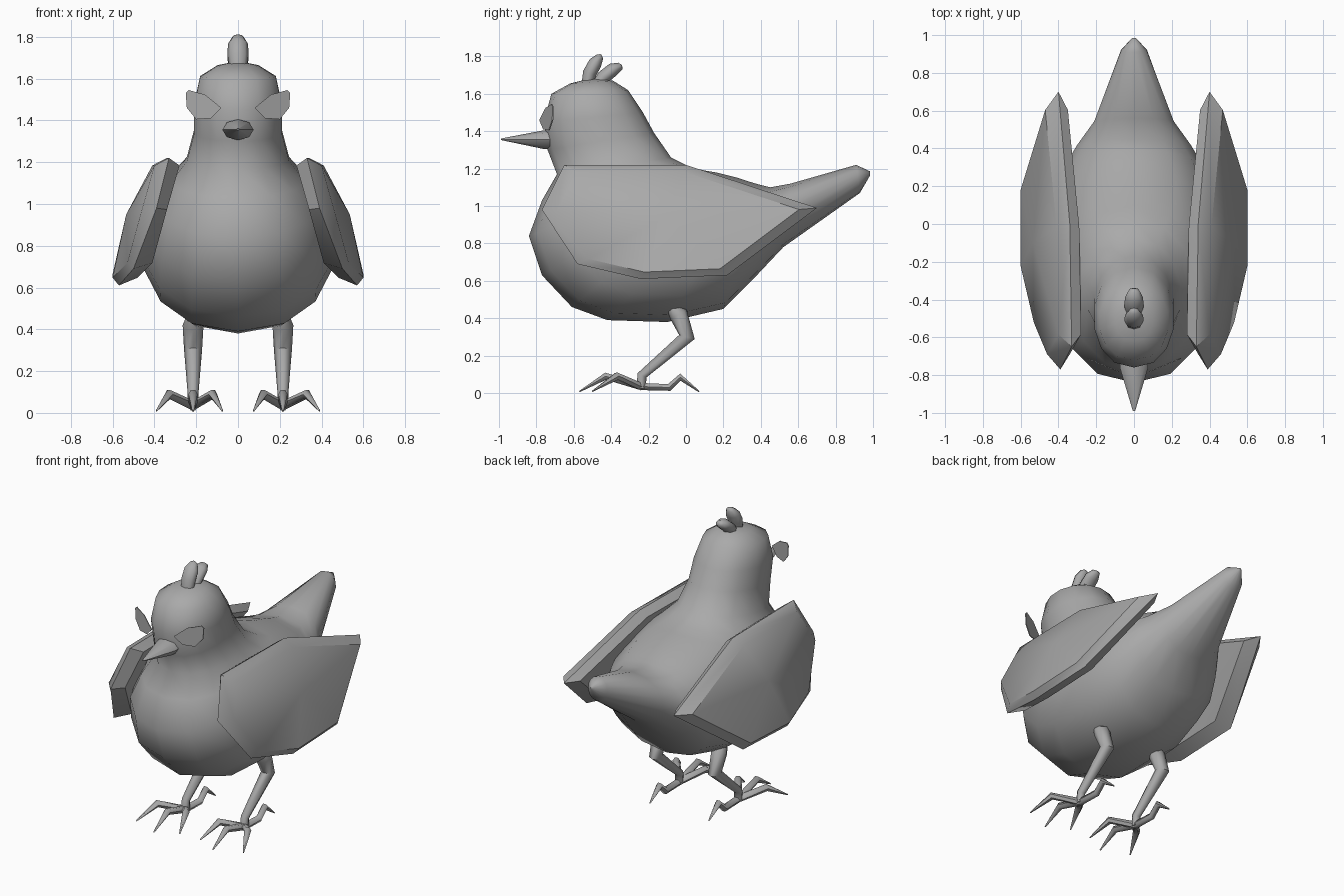
import bpy, math
from mathutils import Vector

if "Cube" in bpy.data.objects:
    bpy.data.objects.remove(bpy.data.objects["Cube"])

grey = bpy.data.materials.new("plain grey")
grey.diffuse_color = (0.4, 0.4, 0.4, 1)
grey.use_nodes = True
grey.node_tree.nodes["Principled BSDF"].inputs["Base Color"].default_value = grey.diffuse_color


def make(name, verts, faces, angle=180):
    me = bpy.data.meshes.new(name)
    me.from_pydata([tuple(v) for v in verts], [], faces)
    me.materials.append(grey)
    ob = bpy.data.objects.new(name, me)
    bpy.context.collection.objects.link(ob)
    bpy.ops.object.select_all(action='DESELECT')
    ob.select_set(True)
    bpy.context.view_layer.objects.active = ob
    bpy.ops.object.mode_set(mode='EDIT')
    bpy.ops.mesh.select_all(action='SELECT')
    bpy.ops.mesh.normals_make_consistent(inside=False)
    bpy.ops.object.mode_set(mode='OBJECT')
    bpy.ops.object.shade_smooth_by_angle(angle=math.radians(angle))
    return ob


def loft(name, rings, angle=180):
    """Skin equal-length rings and cap both ends."""
    n = len(rings[0])
    verts = [v for r in rings for v in r]
    faces = [list(range(n)), list(range((len(rings) - 1) * n, len(rings) * n))]
    for i in range(len(rings) - 1):
        for j in range(n):
            k = (j + 1) % n
            faces.append((i * n + j, i * n + k, (i + 1) * n + k, (i + 1) * n + j))
    return make(name, verts, faces, angle)


def tube(name, pts, radii, sides=8, wide=1.0):
    """Round tapering limb; wide scales its sideways radius."""
    pts = [Vector(p) for p in pts]
    rings = []
    for i, (p, r) in enumerate(zip(pts, radii)):
        d = Vector((0, 0, 0))
        if i > 0:
            d += (p - pts[i - 1]).normalized()
        if i < len(pts) - 1:
            d += (pts[i + 1] - p).normalized()
        d.normalize()
        side = Vector((1, 0, 0))
        side = (side - d * side.dot(d)).normalized()
        up = d.cross(side)
        rings.append([p + r * (wide * math.cos(a) * side + math.sin(a) * up)
                      for a in (2 * math.pi * k / sides for k in range(sides))])
    return loft(name, rings, 60)


# Body: rings fan from crown to tail; front y, z, back y, z, half width
sections = [
    (-.54, 1.675, -.46, 1.68, .03), (-.62, 1.655, -.39, 1.67, .10),
    (-.72, 1.60, -.31, 1.62, .185), (-.76, 1.45, -.23, 1.50, .215),
    (-.74, 1.30, -.17, 1.39, .215), (-.69, 1.17, -.08, 1.26, .25),
    (-.77, 1.03, .02, 1.21, .33), (-.84, .84, .10, 1.19, .40),
    (-.77, .63, .16, 1.18, .45), (-.61, .46, .22, 1.165, .465),
    (-.42, .39, .28, 1.15, .46), (-.10, .38, .34, 1.13, .425),
    (.20, .45, .39, 1.115, .37), (.36, .61, .45, 1.10, .31),
    (.52, .78, .56, 1.12, .215), (.93, 1.07, .91, 1.22, .07),
    (.985, 1.165, .985, 1.185, .01)]
rings = []
for y0, z0, y1, z1, w in sections:
    ring = []
    for k in range(14):
        a = 2 * math.pi * k / 14
        t = .5 - .5 * math.cos(a)
        s = math.copysign(abs(math.sin(a)) ** .88, math.sin(a))
        ring.append((w * s, y0 + (y1 - y0) * t, z0 + (z1 - z0) * t))
    rings.append(ring)
loft("body", rings)

# Beak
tube("beak", [(0, -.70, 1.355), (0, -.76, 1.355), (0, -.99, 1.357)],
     [.05, .05, .004], 8, 1.5)

# Crest feathers
tube("front_crest", [(0, -.53, 1.64), (0, -.515, 1.71), (0, -.485, 1.765), (0, -.46, 1.80), (0, -.455, 1.81)],
     [.03, .037, .036, .02, .004], 8, 1.35)
tube("back_crest", [(0, -.48, 1.64), (0, -.44, 1.69), (0, -.39, 1.73), (0, -.35, 1.75), (0, -.345, 1.755)],
     [.03, .037, .036, .02, .004], 8, 1.35)

rim = [(.33, -.65, 1.22), (.39, -.77, .98), (.50, -.58, .69), (.57, -.24, .61),
       (.57, .22, .63), (.40, .70, .99), (.34, 0, 1.22)]
eye = [(.08, 1.46), (.16, 1.525), (.185, 1.53), (.235, 1.545), (.25, 1.53),
       (.245, 1.46), (.20, 1.405), (.13, 1.41)]

for s, label in ((1, "right"), (-1, "left")):
    # Wing: rim outline with inset outer and inner faces
    outer, inner = [], []
    for x, y, z in rim:
        yy, zz = -.1 + (y + .1) * .88, .92 + (z - .92) * .88
        low = z < .8
        outer.append((s * (x + (.03 if low else .07)), yy, zz))
        inner.append((s * (x - (.09 if low else .05)), yy, zz))
    verts = [(s * x, y, z) for x, y, z in rim] + outer + inner
    verts += [(s * .535, -.1, .95), (s * .36, -.1, .95)]
    faces = []
    for i in range(7):
        j = (i + 1) % 7
        faces += [(i, j, 7 + j, 7 + i), (i, j, 14 + j, 14 + i),
                  (7 + i, 7 + j, 21), (14 + i, 14 + j, 22)]
    make(label + "_wing", verts, faces, 35)

    # Eye plate
    plate = [[(s * x, -.785 + .42 * (x - .08) + d, z) for x, z in eye] for d in (0, .006)]
    loft(label + "_eye", plate, 30)

    # Leg and four toes
    X = s * .215
    tube(label + "_leg", [(X, -.07, .455), (X, -.04, .42), (X, .005, .30), (X, -.235, .095), (X, -.24, .025)],
         [.035, .05, .043, .026, .026])
    toes = {"middle": ((0, -.43, .09), (0, -.57, .008)),
            "outer": ((.115, -.37, .09), (.175, -.50, .01)),
            "inner": ((-.095, -.37, .09), (-.14, -.50, .01)),
            "back": ((0, -.03, .085), (0, .07, .008))}
    for toe, (k, t) in toes.items():
        base = [(X, -.24, .035)]
        if toe == "back":
            base.append((X, -.09, .03))
        pts = base + [(X + s * k[0], k[1], k[2]), (X + s * t[0], t[1], t[2])]
        tube(f"{label}_{toe}_toe", pts, [.022] * (len(pts) - 1) + [.004], 6)
